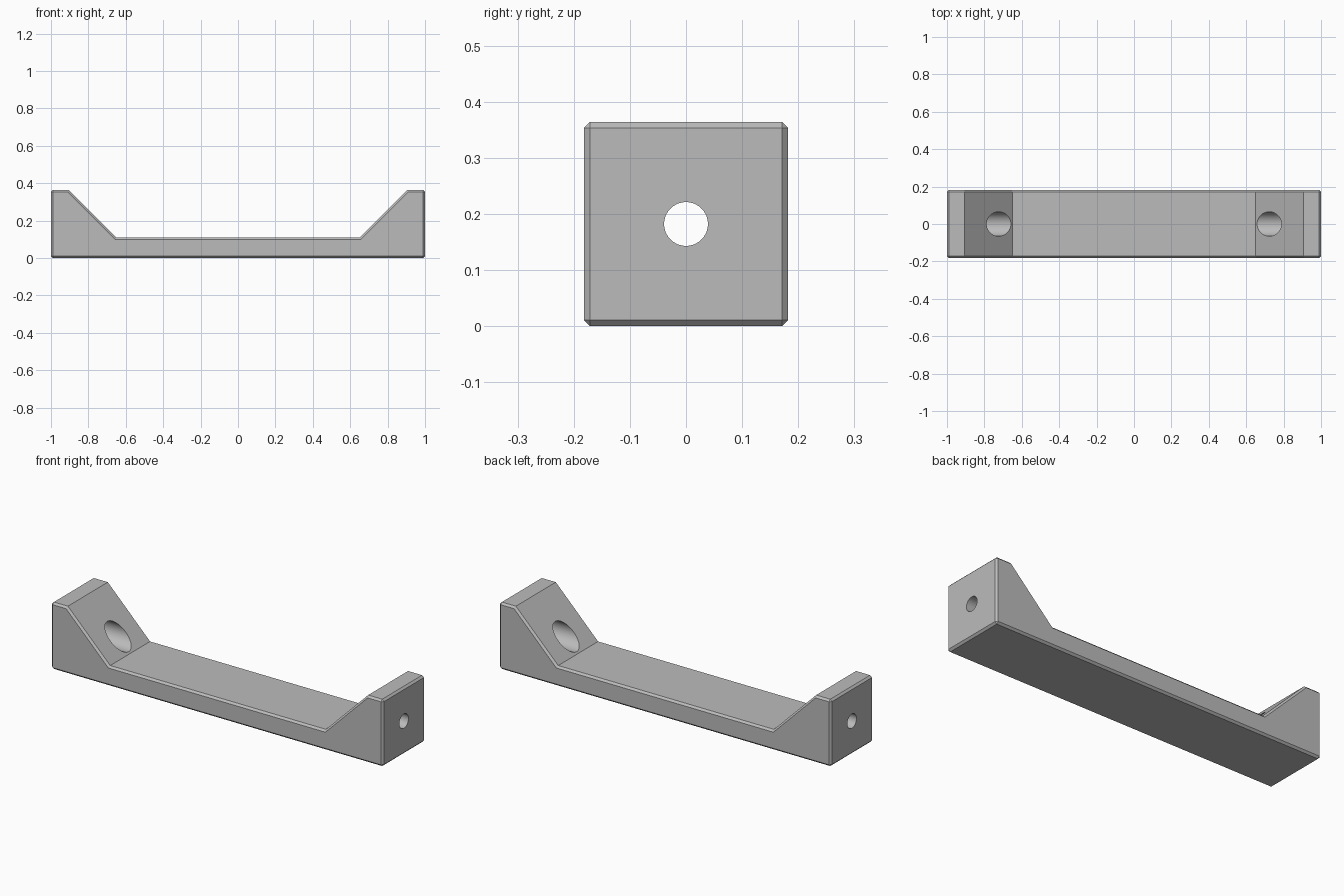
import bpy
import bmesh
import math

old = bpy.data.objects.get("Cube")
if old:
    bpy.data.objects.remove(old, do_unlink=True)

HALF_DEPTH = 0.182
HEIGHT = 0.364
FLOOR = 0.109
CHAMFER = 0.0105

grey = bpy.data.materials.new("plain grey")
grey.use_nodes = True
colour = (0.5, 0.5, 0.5, 1)
grey.diffuse_color = colour
grey.node_tree.nodes["Principled BSDF"].inputs["Base Color"].default_value = colour

# Bracket body: a mirrored profile extruded across its depth
half = [(1, 0), (1, HEIGHT), (0.905, HEIGHT), (0.65, FLOOR)]
profile = half + [(-x, z) for x, z in reversed(half)]
bm = bmesh.new()
face = bm.faces.new([bm.verts.new((x, -HALF_DEPTH, z)) for x, z in profile])
ext = bmesh.ops.extrude_face_region(bm, geom=[face])
for v in ext["geom"]:
    if isinstance(v, bmesh.types.BMVert):
        v.co.y = HALF_DEPTH
bmesh.ops.recalc_face_normals(bm, faces=bm.faces)

# Chamfer the outlines of both sides and both end faces
rim = {e for f in bm.faces if abs(f.normal.y) > 0.9 or abs(f.normal.x) > 0.9
       for e in f.edges}
bmesh.ops.bevel(bm, geom=list(rim), offset=CHAMFER, offset_type='OFFSET',
                segments=1, profile=0.5, affect='EDGES', clamp_overlap=False)
mesh = bpy.data.meshes.new("bracket_body")
bm.to_mesh(mesh)
bm.free()
mesh.materials.append(grey)
body = bpy.data.objects.new("bracket_body", mesh)
bpy.context.collection.objects.link(body)


def drill(name, radius, x0, x1):
    """Cut a round horizontal hole between two x positions."""
    bpy.ops.mesh.primitive_cylinder_add(
        vertices=64, radius=radius, depth=abs(x1 - x0),
        location=((x0 + x1) / 2, 0, HEIGHT / 2),
        rotation=(0, math.pi / 2, 0))
    cutter = bpy.context.object
    cutter.name = name
    cutter.data.materials.append(grey)
    cutter.hide_render = True
    mod = body.modifiers.new(name, 'BOOLEAN')
    mod.operation = 'DIFFERENCE'
    mod.solver = 'EXACT'
    mod.object = cutter
    bpy.context.view_layer.objects.active = body
    bpy.ops.object.modifier_apply(modifier=name)
    bpy.data.objects.remove(cutter, do_unlink=True)


# Screw holes with wide recesses opening on the slopes
for side, s in (("left", 1), ("right", -1)):
    drill(side + "_recess", 0.065, s * 0.5, s * 0.905)
    drill(side + "_screw_hole", 0.039, s * 0.6, s * 1.1)

bpy.ops.object.select_all(action='DESELECT')
body.select_set(True)
bpy.context.view_layer.objects.active = body
bpy.ops.object.shade_smooth_by_angle(angle=math.radians(25))
